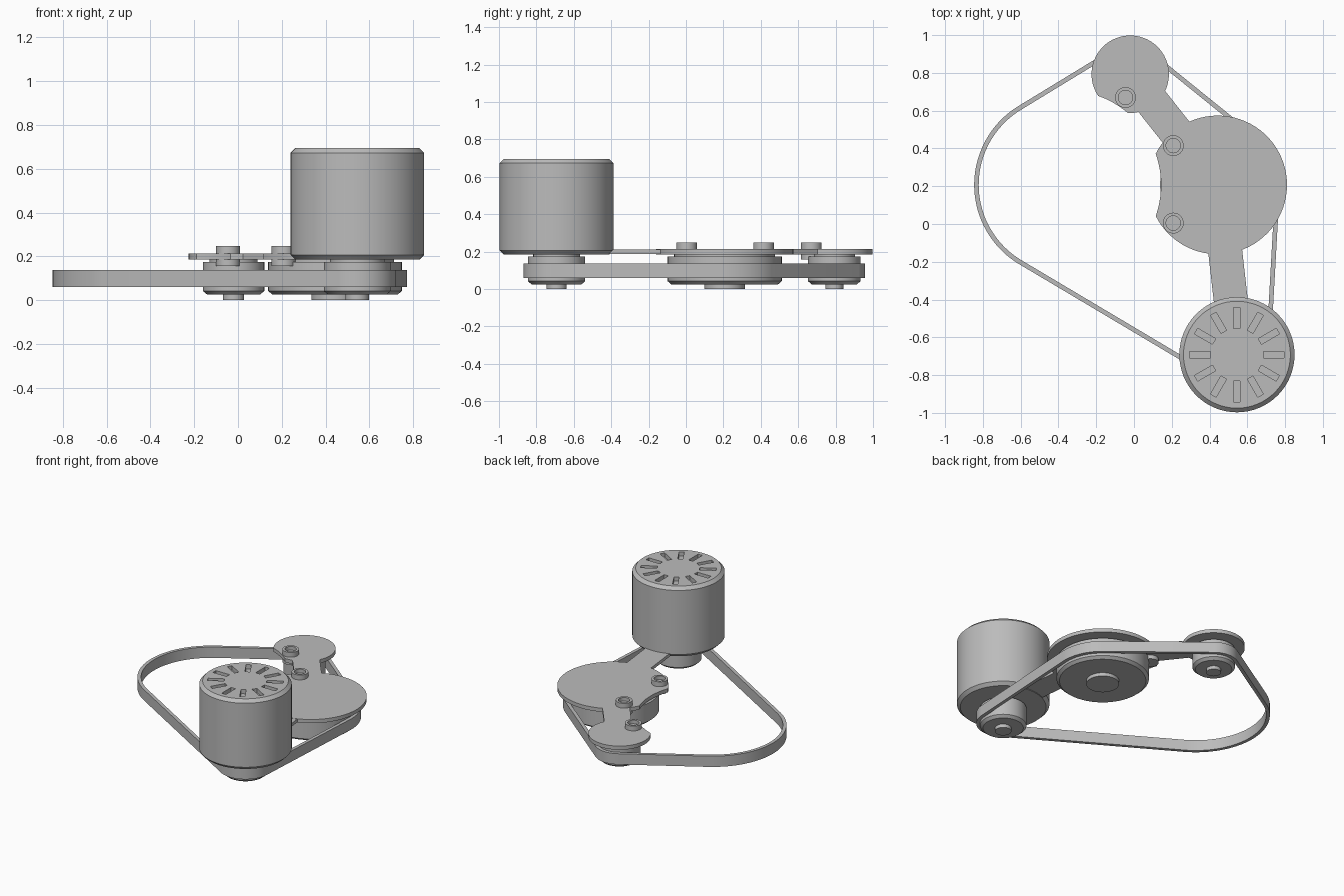
import bpy, bmesh
from math import pi, sin, cos, asin, acos, atan2, hypot, radians
from mathutils import Matrix

if "Cube" in bpy.data.objects:
    bpy.data.objects.remove(bpy.data.objects["Cube"], do_unlink=True)

grey = bpy.data.materials.new("machine_grey")
grey.use_nodes = True
grey.diffuse_color = (0.5, 0.5, 0.5, 1)
grey.node_tree.nodes["Principled BSDF"].inputs["Base Color"].default_value = (0.5, 0.5, 0.5, 1)

# Layout in plan: pulley centres and the free loop of the belt
MOTOR, DRIVEN, IDLER, LOOP = (0.545, -0.692), (0.443, 0.207), (-0.02, 0.793), (-0.357, 0.207)


def finish(name, bm, smooth=True):
    bmesh.ops.recalc_face_normals(bm, faces=bm.faces)
    mesh = bpy.data.meshes.new(name)
    bm.to_mesh(mesh)
    bm.free()
    mesh.materials.append(grey)
    ob = bpy.data.objects.new(name, mesh)
    bpy.context.collection.objects.link(ob)
    if smooth:
        bpy.ops.object.select_all(action="DESELECT")
        ob.select_set(True)
        bpy.context.view_layer.objects.active = ob
        bpy.ops.object.shade_smooth_by_angle(angle=radians(30))
    return ob


def lathe(name, centre, profile, n=64, smooth=True):
    """Turned part from (radius, z) pairs, capped at both ends."""
    bm = bmesh.new()
    rings = [[bm.verts.new((centre[0] + r * cos(2 * pi * i / n),
                            centre[1] + r * sin(2 * pi * i / n), z)) for i in range(n)]
             for r, z in profile]
    for a, b in zip(rings, rings[1:]):
        for i in range(n):
            j = (i + 1) % n
            bm.faces.new((a[i], a[j], b[j], b[i]))
    bm.faces.new(rings[0])
    bm.faces.new(rings[-1])
    return finish(name, bm, smooth)


def extrude(name, outline, z0, z1):
    bm = bmesh.new()
    face = bm.faces.new([bm.verts.new((x, y, z0)) for x, y in outline])
    top = bmesh.ops.extrude_face_region(bm, geom=[face])["geom"]
    bmesh.ops.translate(bm, vec=(0, 0, z1 - z0),
                        verts=[v for v in top if isinstance(v, bmesh.types.BMVert)])
    return finish(name, bm)


def arc(c, r, a0, a1, n=40):
    return [(c[0] + r * cos(a0 + (a1 - a0) * i / n),
             c[1] + r * sin(a0 + (a1 - a0) * i / n)) for i in range(n + 1)]


def heading(a, b):
    return atan2(b[1] - a[1], b[0] - a[0])


# Pulleys with a chamfered lower rim, raised spacer and bottom hub
def pulley(name, centre, r, hub, spacer):
    lathe(name, centre, [(hub, 0), (hub, 0.025), (r - 0.02, 0.025), (r, 0.042),
                         (r, 0.174), (spacer, 0.174), (spacer, 0.19)])


pulley("motor_pulley", MOTOR, 0.153, 0.054, 0.125)
pulley("driven_pulley", DRIVEN, 0.305, 0.108, 0.27)
pulley("idler_pulley", IDLER, 0.14, 0.048, 0.11)

# Flat belt: outermost tangent path around all pulleys and the free loop
wraps = [(MOTOR, 0.153), (DRIVEN, 0.305), (IDLER, 0.14), (LOOP, 0.465)]


def belt_path(offset, n=180):
    path = []
    for i in range(n):
        a = 2 * pi * i / n
        c, r = max(wraps, key=lambda w: w[0][0] * cos(a) + w[0][1] * sin(a) + w[1])
        path.append((c[0] + (r + offset) * cos(a), c[1] + (r + offset) * sin(a)))
    return path


bm = bmesh.new()
loops = [[bm.verts.new((x, y, z)) for x, y in belt_path(off)]
         for off, z in ((0, 0.06), (0.024, 0.06), (0.024, 0.138), (0, 0.138))]
for k, a in enumerate(loops):
    b = loops[(k + 1) % len(loops)]
    for i in range(len(a)):
        j = (i + 1) % len(a)
        bm.faces.new((a[i], a[j], b[j], b[i]))
finish("drive_belt", bm)

# Carrier plate: two discs joined by an arm, bitten by a round clearance
BIG, SMALL, BITE, HALF = 0.367, 0.205, 0.5, 0.09


def bite_angles(c, r):
    d = hypot(LOOP[0] - c[0], LOOP[1] - c[1])
    spread = acos((d * d + r * r - BITE * BITE) / (2 * d * r))
    return heading(c, LOOP) - spread, heading(c, LOOP) + spread


def edge(c, r, a):
    return c[0] + r * cos(a), c[1] + r * sin(a)


def bite_arc(c, r, first, last):
    a = heading(LOOP, edge(c, r, first))
    b = heading(LOOP, edge(c, r, last))
    return arc(LOOP, BITE, a, b, 16)[1:-1]


to_idler = heading(DRIVEN, IDLER)
to_driven = heading(IDLER, DRIVEN)
wide, narrow = asin(HALF / BIG), asin(HALF / SMALL)
b0, b1 = bite_angles(DRIVEN, BIG)
s0, s1 = bite_angles(IDLER, SMALL)
b0, b1 = b0 % (2 * pi), b1 % (2 * pi)
s0, s1 = s0 % (2 * pi), s1 % (2 * pi)
outline = arc(DRIVEN, BIG, b1 - 2 * pi, to_idler - wide, 56)
outline += arc(IDLER, SMALL, to_driven + narrow, s0, 40)
outline += bite_arc(IDLER, SMALL, s0, s1)
outline += arc(IDLER, SMALL, s1, to_driven - narrow + 2 * pi, 4)
outline += arc(DRIVEN, BIG, to_idler + wide, b0, 8)
outline += bite_arc(DRIVEN, BIG, b0, b1)
extrude("carrier_plate", outline, 0.186, 0.213)

# Arm carrying the motor
a = heading(DRIVEN, MOTOR)
side = (-sin(a) * HALF, cos(a) * HALF)
start, end = edge(DRIVEN, BIG - 0.04, a), edge(MOTOR, 0.1, a + pi)
extrude("motor_arm", [(p[0] + s * side[0], p[1] + s * side[1])
                      for p, s in ((start, 1), (start, -1), (end, -1), (end, 1))],
        0.188, 0.211)

# Hollow-headed bolts through the plate
for i, c in enumerate([(-0.045, 0.67), (0.208, 0.415), (0.208, 0.005)]):
    lathe(f"plate_bolt_{i + 1}", c, [(0.055, 0.157), (0.055, 0.248), (0.038, 0.248),
                                     (0.038, 0.222)], 32)

# Motor can with chamfered ends and a ring of cooling slots
R = 0.305
motor = lathe("motor_body", MOTOR, [(R - 0.022, 0.185), (R, 0.207), (R, 0.673),
                                    (R - 0.022, 0.695)], smooth=False)
bm = bmesh.new()
for i in range(12):
    turn = (Matrix.Translation((*MOTOR, 0.695)) @ Matrix.Rotation(i * pi / 6, 4, "Z")
            @ Matrix.Translation((0.195, 0, 0)) @ Matrix.Diagonal((0.11, 0.034, 0.06, 1)))
    bmesh.ops.create_cube(bm, size=1, matrix=turn)
cutter = finish("slot_cutter", bm, smooth=False)
cutter.hide_render = True
mod = motor.modifiers.new("slots", "BOOLEAN")
mod.operation, mod.solver, mod.object = "DIFFERENCE", "EXACT", cutter
bpy.ops.object.select_all(action="DESELECT")
motor.select_set(True)
bpy.context.view_layer.objects.active = motor
bpy.ops.object.modifier_apply(modifier=mod.name)
bpy.data.objects.remove(cutter, do_unlink=True)
bpy.ops.object.shade_smooth_by_angle(angle=radians(30))
